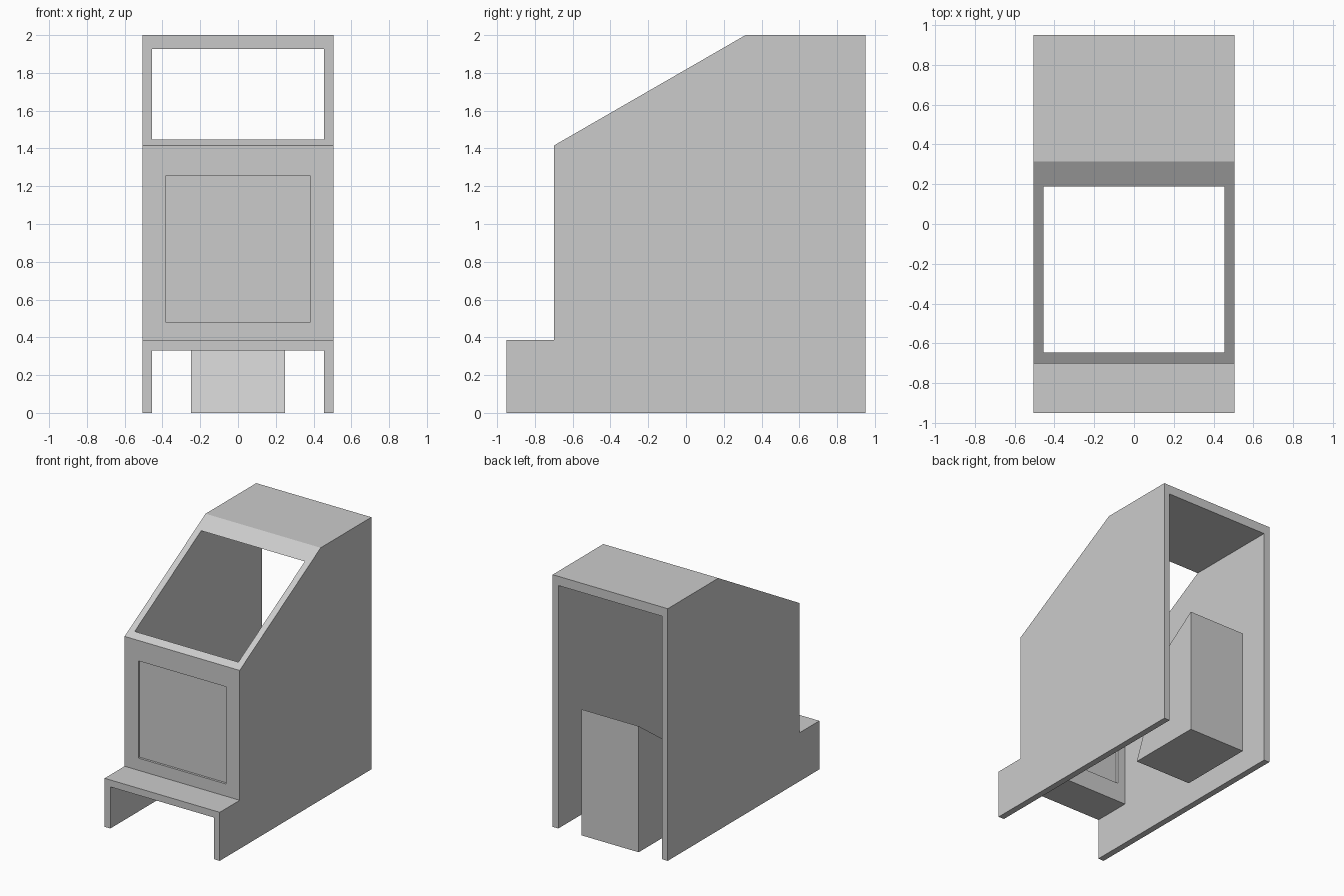
import bpy, bmesh

if "Cube" in bpy.data.objects:
    bpy.data.objects.remove(bpy.data.objects["Cube"])


def extrude_profile(name, profile, half_width):
    """Solid made from a (y, z) outline, extruded symmetrically along x."""
    bm = bmesh.new()
    face = bm.faces.new([bm.verts.new((-half_width, y, z)) for y, z in profile])
    ext = bmesh.ops.extrude_face_region(bm, geom=[face])
    verts = [g for g in ext["geom"] if isinstance(g, bmesh.types.BMVert)]
    bmesh.ops.translate(bm, verts=verts, vec=(2 * half_width, 0, 0))
    bmesh.ops.recalc_face_normals(bm, faces=bm.faces)
    mesh = bpy.data.meshes.new(name)
    bm.to_mesh(mesh)
    bm.free()
    obj = bpy.data.objects.new(name, mesh)
    bpy.context.collection.objects.link(obj)
    return obj


def rect(y0, y1, z0, z1):
    return [(y0, z0), (y1, z0), (y1, z1), (y0, z1)]


def cut(target, cutter):
    mod = target.modifiers.new(cutter.name, "BOOLEAN")
    mod.operation = "DIFFERENCE"
    mod.solver = "EXACT"
    mod.object = cutter
    bpy.context.view_layer.objects.active = target
    bpy.ops.object.modifier_apply(modifier=mod.name)
    bpy.data.objects.remove(cutter)


# Cabinet shell: side walls, roof, front wall and front step
shell = extrude_profile("cabinet_shell", [
    (-0.95, 0), (0.95, 0), (0.95, 2.0), (0.315, 2.0),
    (-0.70, 1.415), (-0.70, 0.385), (-0.95, 0.385)], 0.505)

# Hollow interior, open at the bottom, back and sloped window
cut(shell, extrude_profile("interior_cutter", [
    (-1.05, -0.1), (1.05, -0.1), (1.05, 1.927),
    (-0.645, 1.927), (-0.645, 0.33), (-1.05, 0.33)], 0.455))

# Opening in the front wall
cut(shell, extrude_profile("opening_cutter", rect(-0.8, -0.6, 0.482, 1.253), 0.385))

# Thin panel set inside the opening
extrude_profile("front_panel", rect(-0.682, -0.663, 0.482, 1.253), 0.385)

# Block with a sloped front at the back of the interior
extrude_profile("rear_block", [
    (0.33, 0), (0.95, 0), (0.95, 1.0), (0.63, 0.77)], 0.25)
